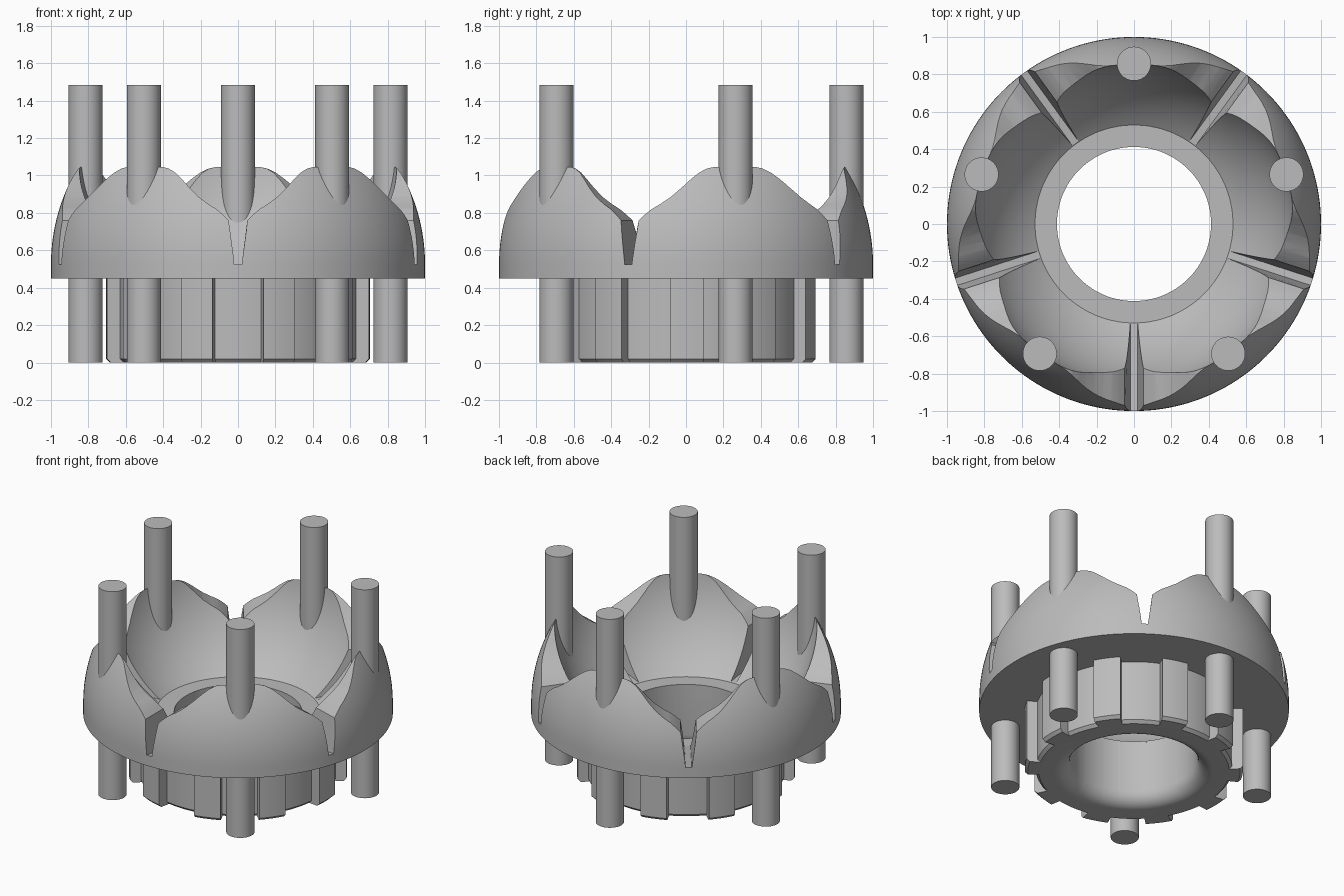
import bpy, bmesh
from math import sin, cos, asin, acos, sqrt, radians, pi, tau

cube = bpy.data.objects.get("Cube")
if cube:
    bpy.data.objects.remove(cube)

grey = bpy.data.materials.new("plain grey")
grey.use_nodes = True
colour = (0.5, 0.5, 0.5, 1)
grey.diffuse_color = colour
grey.node_tree.nodes["Principled BSDF"].inputs["Base Color"].default_value = colour


def finish(name, bm, smooth=True):
    bmesh.ops.recalc_face_normals(bm, faces=bm.faces)
    mesh = bpy.data.meshes.new(name)
    bm.to_mesh(mesh)
    bm.free()
    mesh.materials.append(grey)
    obj = bpy.data.objects.new(name, mesh)
    bpy.context.collection.objects.link(obj)
    if smooth:
        shade(obj)
    return obj


def shade(obj):
    bpy.ops.object.select_all(action='DESELECT')
    obj.select_set(True)
    bpy.context.view_layer.objects.active = obj
    bpy.ops.object.shade_smooth_by_angle(angle=radians(30))


def skin(rings):
    """Closed solid from a cyclic list of equally long rings."""
    bm = bmesh.new()
    rows = [[bm.verts.new(p) for p in ring] for ring in rings]
    n = len(rows[0])
    for i, row in enumerate(rows):
        nxt = rows[(i + 1) % len(rows)]
        for j in range(n):
            k = (j + 1) % n
            bm.faces.new((row[j], row[k], nxt[k], nxt[j]))
    return bm


def circle(r, z, angles):
    return [(r * cos(a), r * sin(a), z) for a in angles]


SLOTS = [radians(-90 + 72 * i) for i in range(5)]
PETALS = [a + radians(36) for a in SLOTS]
HOLE, BASE, FLOOR, RIM = 0.412, 0.45, 0.46, 1.045

# Bowl: spherical seat inside, flatter dome outside, meeting in a sharp rim
seat_r, seat_z, dome_z = 0.86, 1.138, 0.525
a0 = acos((seat_z - FLOOR) / seat_r)
a1 = acos((seat_z - RIM) / seat_r)
profile = [(HOLE, BASE), (HOLE, FLOOR)]
for i in range(25):
    a = a0 + (a1 - a0) * i / 24
    profile.append((seat_r * sin(a), seat_z - seat_r * cos(a)))
top = asin(RIM - dome_z)
for i in range(1, 17):
    a = top * (1 - i / 16)
    profile.append((cos(a), dome_z + sin(a)))
profile.append((1, BASE))
around = [tau * i / 160 for i in range(160)]
bowl = finish("bowl", skin([circle(r, z, around) for r, z in profile]), False)

# Cutters: narrow tapered slot opening into a flared gap between petals
half = [(0.02, 0.525), (0.05, 0.76), (0.08, 0.79), (0.115, 0.82), (0.16, 0.848),
        (0.21, 0.885), (0.26, 0.935), (0.30, 0.98), (0.335, 1.015), (0.37, 1.037),
        (0.41, 1.047), (0.45, 1.2)]
section = half + [(-t, z) for t, z in reversed(half)]
cutters = []
for a in SLOTS:
    bm = bmesh.new()
    ends = []
    for r, low in ((0.53, 0.463), (1.1, 0.538)):
        ends.append([bm.verts.new((r * cos(a) - t * sin(a), r * sin(a) + t * cos(a),
                                   low if z < 0.6 else z)) for t, z in section])
    n = len(section)
    for j in range(n):
        k = (j + 1) % n
        bm.faces.new((ends[0][j], ends[0][k], ends[1][k], ends[1][j]))
    for end in ends:
        bm.faces.new(end)
    cutter = finish("slot_cutter", bm, False)
    cutter.hide_render = True
    cut = bowl.modifiers.new("slot", 'BOOLEAN')
    cut.operation, cut.solver, cut.object = 'DIFFERENCE', 'EXACT', cutter
    cutters.append(cutter)
bpy.context.view_layer.update()
carved = bpy.data.meshes.new_from_object(bowl.evaluated_get(bpy.context.evaluated_depsgraph_get()))
bowl.modifiers.clear()
bowl.data = carved
for cutter in cutters:
    bpy.data.objects.remove(cutter)
shade(bowl)

# Toothed collar: a pair of teeth beside each slot, flared bore at the bottom
root, tip = 0.635, 0.705
outline = []
for a in SLOTS:
    for start, end, r in ((-11.2, 11.2, root), (11.2, 25.7, tip),
                          (25.7, 46.3, root), (46.3, 60.8, tip)):
        for i in range(7):
            outline.append((a + radians(start + (end - start) * i / 6), r))
angles = [a for a, r in outline]


def toothed(z, inset):
    return [((r - inset) * cos(a), (r - inset) * sin(a), z) for a, r in outline]


rings = [toothed(0.455, 0), toothed(0.02, 0), toothed(0, 0.02)]
flare = 0.1
for i in range(9):
    b = pi / 2 * i / 8
    rings.append(circle(HOLE + flare * (1 - sin(b)), flare * (1 - cos(b)), angles))
rings.append(circle(HOLE, 0.455, angles))
finish("toothed_collar", skin(rings))

# Rods standing through the middle of each petal
for i, a in enumerate(PETALS):
    bm = bmesh.new()
    bmesh.ops.create_cone(bm, cap_ends=True, segments=40, radius1=0.091, radius2=0.091, depth=1.485)
    bmesh.ops.translate(bm, verts=bm.verts, vec=(0.857 * cos(a), 0.857 * sin(a), 0.7425))
    finish(f"rod_{i + 1}", bm)
